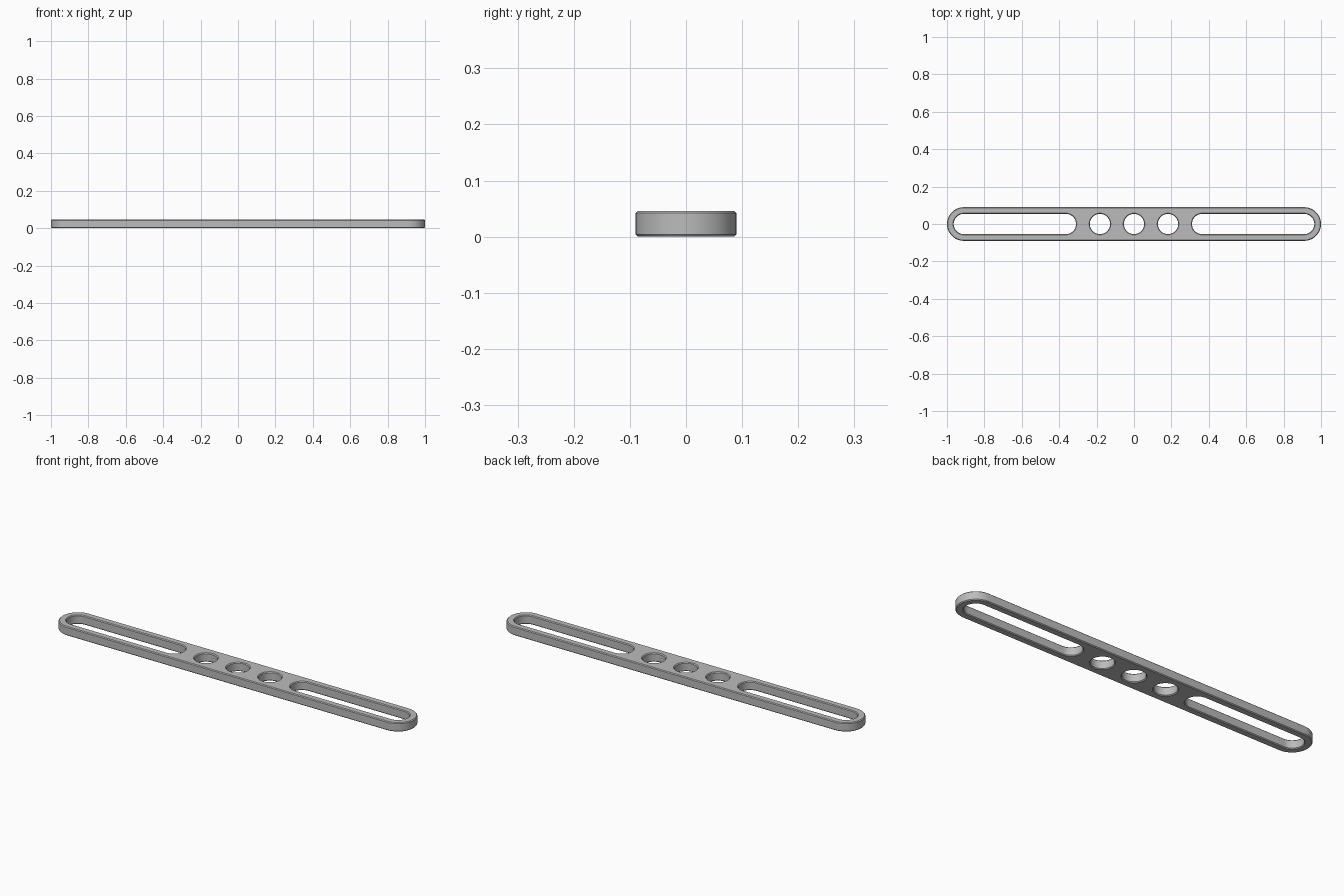
import bpy, bmesh, math

cube = bpy.data.objects.get("Cube")
if cube:
    bpy.data.objects.remove(cube, do_unlink=True)

HEIGHT = 0.046
CHAMFER = 0.004
OUTER_R = 0.09
HOLE_R = 0.054
HOLE_PITCH = 0.182
ARC_STEPS = 24


def stadium(cx, half, radius):
    """Rounded slot outline; half = 0 gives a circle."""
    points = []
    for side in (1, -1):
        steps = ARC_STEPS + (1 if half else 0)
        for i in range(steps):
            a = side * math.pi / 2 - math.pi / 2 + math.pi * i / ARC_STEPS
            if side == 1:
                a -= math.pi / 2
            else:
                a += math.pi * 1.5
            points.append((cx + side * half + radius * math.cos(a),
                           radius * math.sin(a)))
    return points


def add_wall(bm, cx, half, radius, inward):
    """Chamfered wall around one outline; returns its bottom and top edges."""
    levels = [(CHAMFER, 0), (0, CHAMFER), (0, HEIGHT - CHAMFER), (CHAMFER, HEIGHT)]
    rings = [[bm.verts.new((x, y, z)) for x, y in stadium(cx, half, radius + inward * c)]
             for c, z in levels]
    n = len(rings[0])
    for low, high in zip(rings, rings[1:]):
        for i in range(n):
            j = (i + 1) % n
            bm.faces.new((low[i], low[j], high[j], high[i]))
    return [[bm.edges.get((r[i], r[(i + 1) % n])) for i in range(n)]
            for r in (rings[0], rings[-1])]


# Outer edge, two long slots and three round holes
bm = bmesh.new()
walls = [add_wall(bm, 0, 1 - OUTER_R, OUTER_R, -1)]
for side in (-1, 1):
    walls.append(add_wall(bm, side * 0.637, 0.273, HOLE_R, 1))
for k in (-1, 0, 1):
    walls.append(add_wall(bm, k * HOLE_PITCH, 0, HOLE_R, 1))

# Flat bottom and top, filled around the openings
for level, direction in ((0, -1), (1, 1)):
    edges = [e for wall in walls for e in wall[level]]
    bmesh.ops.triangle_fill(bm, edges=edges, use_beauty=True, normal=(0, 0, direction))
bmesh.ops.recalc_face_normals(bm, faces=bm.faces[:])

mesh = bpy.data.meshes.new("slotted_bar")
bm.to_mesh(mesh)
bm.free()
bar = bpy.data.objects.new("slotted_bar", mesh)
bpy.context.collection.objects.link(bar)

# Plain grey
grey = bpy.data.materials.new("grey")
grey.use_nodes = True
colour = (0.5, 0.5, 0.5, 1)
grey.diffuse_color = colour
grey.node_tree.nodes["Principled BSDF"].inputs["Base Color"].default_value = colour
mesh.materials.append(grey)

bpy.ops.object.select_all(action="DESELECT")
bar.select_set(True)
bpy.context.view_layer.objects.active = bar
bpy.ops.object.shade_smooth_by_angle(angle=math.radians(30))
